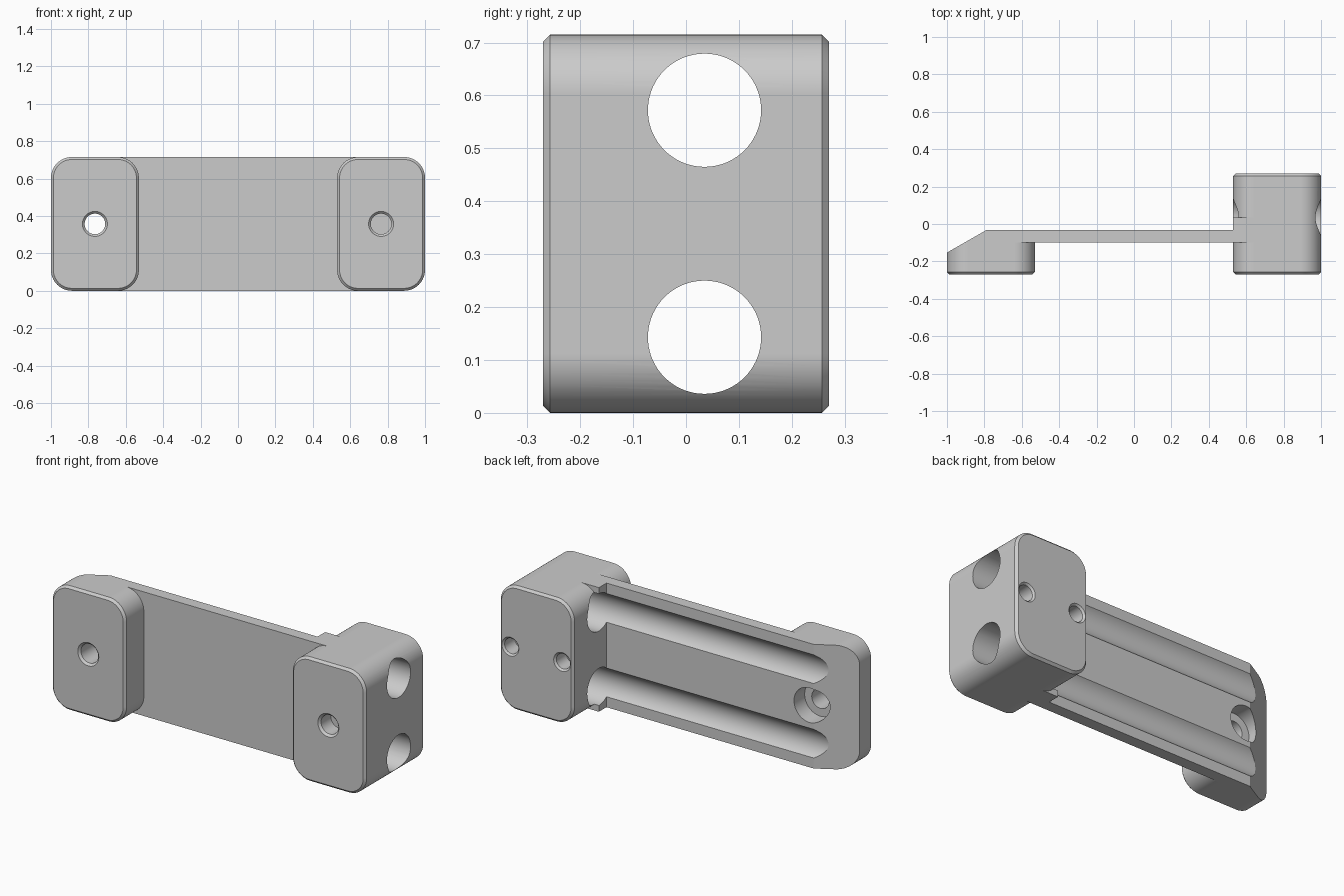
import bpy, bmesh, math
from mathutils import Vector

cube = bpy.data.objects.get("Cube")
if cube:
    bpy.data.objects.remove(cube, do_unlink=True)

H = 0.715            # overall height
MID = H / 2
FRONT, BACK = -0.27, 0.27
END_X = 0.765        # centre of each end block
HALF = 0.235         # half width of each end block
RADIUS = 0.112
BEVEL = 0.013

grey = bpy.data.materials.new("light grey")
grey.use_nodes = True
grey.diffuse_color = (0.6, 0.6, 0.6, 1)
for node in grey.node_tree.nodes:
    if node.type == "BSDF_PRINCIPLED":
        node.inputs["Base Color"].default_value = grey.diffuse_color


def make_object(name, bm):
    bmesh.ops.recalc_face_normals(bm, faces=bm.faces)
    mesh = bpy.data.meshes.new(name)
    bm.to_mesh(mesh)
    bm.free()
    mesh.materials.append(grey)
    obj = bpy.data.objects.new(name, mesh)
    bpy.context.scene.collection.objects.link(obj)
    return obj


def loft(name, rings):
    """Skin a closed solid through rings of equal point count."""
    bm = bmesh.new()
    loops = [[bm.verts.new(p) for p in ring] for ring in rings]
    n = len(loops[0])
    for a, b in zip(loops, loops[1:]):
        for i in range(n):
            j = (i + 1) % n
            bm.faces.new((a[i], a[j], b[j], b[i]))
    bm.faces.new(loops[0])
    bm.faces.new(loops[-1])
    return make_object(name, bm)


def rounded_block(name, cx, sections):
    """Rounded rectangle in x-z, lofted along y through (y, inset) sections."""
    rings = []
    for y, inset in sections:
        r = RADIUS - inset
        ring = []
        for k, (sx, sz) in enumerate(((1, 1), (-1, 1), (-1, -1), (1, -1))):
            ox = cx + sx * (HALF - RADIUS)
            oz = MID + sz * (MID - RADIUS)
            for s in range(15):
                a = math.pi / 2 * (k + s / 14)
                ring.append((ox + r * math.cos(a), y, oz + r * math.sin(a)))
        rings.append(ring)
    return loft(name, rings)


def box(name, x, y, z):
    corners = [(x[0], z[0]), (x[1], z[0]), (x[1], z[1]), (x[0], z[1])]
    return loft(name, [[(px, py, pz) for px, pz in corners] for py in y])


def drill(name, cx, cz, profile):
    """Round cutter along y from (radius, y) pairs."""
    angles = [2 * math.pi * i / 48 for i in range(48)]
    return loft(name, [[(cx + r * math.cos(a), y, cz + r * math.sin(a))
                        for a in angles] for r, y in profile])


def combine(target, tool, operation):
    mod = target.modifiers.new(operation, "BOOLEAN")
    mod.operation = operation
    mod.solver = "EXACT"
    mod.object = tool
    bpy.context.view_layer.objects.active = target
    bpy.ops.object.modifier_apply(modifier=mod.name)
    bpy.data.objects.remove(tool, do_unlink=True)


# Low end block, with its outer back edge sloped off
PLATE_BACK = -0.033
bracket = rounded_block("bracket", -END_X,
                        [(FRONT, BEVEL), (FRONT + BEVEL, 0), (PLATE_BACK, 0)])
slope = Vector((0.21, 0.12))
start = Vector((-1, -0.153)) - slope
end = Vector((-1, -0.153)) + slope * 2
wedge = [start, end, Vector((start.x, end.y))]
combine(bracket, loft("slope_cutter", [[(p.x, p.y, z) for p in wedge]
                                       for z in (-0.1, H + 0.1)]), "DIFFERENCE")

# Tall end block, connecting plate and the tab filling the block's corners
parts = [
    rounded_block("tall_block", END_X,
                  [(FRONT, BEVEL), (FRONT + BEVEL, 0), (BACK - BEVEL, 0), (BACK, BEVEL)]),
    box("plate", (-0.645, 0.645), (-0.10, PLATE_BACK), (0, H)),
    box("corner_tab", (END_X - HALF, 0.645), (-0.09, 0.036), (0, H)),
]
for part in parts:
    combine(bracket, part, "UNION")

# Two long bores that pass through the tall block and groove the plate
for cz in (0.143, 0.572):
    ring = [2 * math.pi * i / 72 for i in range(72)]
    bore = loft("long_bore", [[(x, 0.035 + 0.107 * math.cos(a), cz + 0.107 * math.sin(a))
                               for a in ring] for x in (-1.2, 1.2)])
    combine(bracket, bore, "DIFFERENCE")

# Screw holes: one through with a wide back recess, one blind, two on the back
OUT = 0.05
holes = [
    drill("through_hole", -END_X, MID,
          [(0.067, FRONT - OUT), (0.067, FRONT), (0.055, FRONT + 0.012), (0.055, 0)]),
    drill("back_recess", -END_X, MID, [(0.1, -0.13), (0.1, 0.1)]),
    drill("blind_hole", END_X, MID,
          [(0.067, FRONT - OUT), (0.067, FRONT), (0.055, FRONT + 0.012), (0.055, FRONT + 0.1)]),
]
for side in (-1, 1):
    holes.append(drill("back_hole", END_X + side * 0.165, MID,
                       [(0.054, BACK + OUT), (0.054, BACK), (0.044, BACK - 0.01),
                        (0.044, BACK - 0.1)]))
for hole in holes:
    combine(bracket, hole, "DIFFERENCE")

# Smooth curved walls, keep flat faces flat
bpy.ops.object.select_all(action="DESELECT")
bracket.select_set(True)
bpy.context.view_layer.objects.active = bracket
bpy.ops.object.shade_smooth_by_angle(angle=math.radians(25))
weighted = bracket.modifiers.new("flat_face_normals", "WEIGHTED_NORMAL")
weighted.keep_sharp = True
